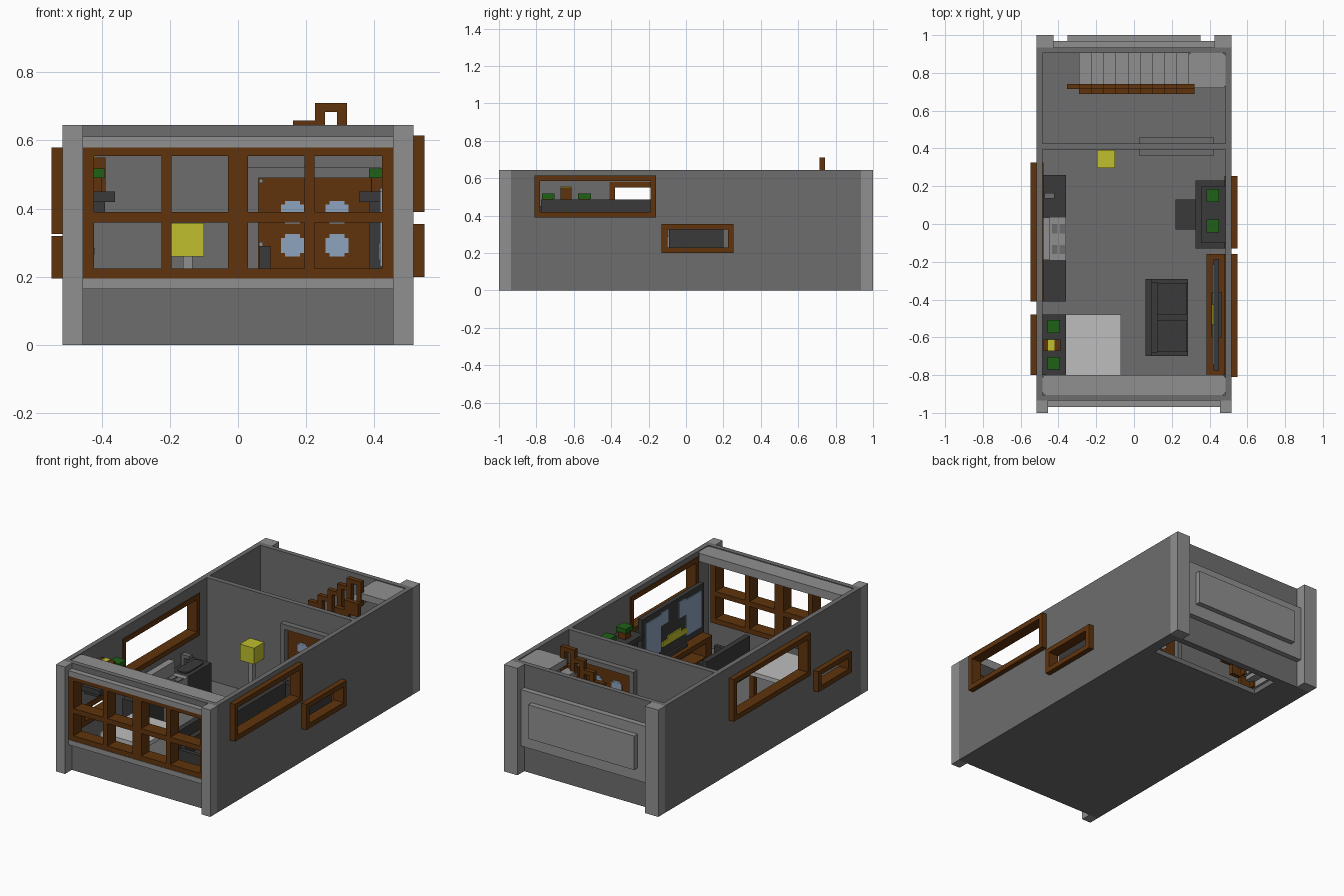
import bpy, bmesh, math

if "Cube" in bpy.data.objects:
    bpy.data.objects.remove(bpy.data.objects["Cube"], do_unlink=True)


def material(name, rgb):
    m = bpy.data.materials.new(name)
    m.use_nodes = True
    m.diffuse_color = (*rgb, 1)
    m.node_tree.nodes["Principled BSDF"].inputs["Base Color"].default_value = (*rgb, 1)
    return m


WALL = material("wall grey", (0.155, 0.155, 0.155))
TRIM = material("trim grey", (0.28, 0.28, 0.28))
DARK = material("charcoal", (0.042, 0.042, 0.042))
PALE = material("pale grey", (0.51, 0.51, 0.51))
WOOD = material("brown wood", (0.115, 0.034, 0.004))
GREEN = material("leaf green", (0.014, 0.12, 0.008))
YELLOW = material("yellow", (0.52, 0.52, 0.028))
BLUE = material("pale blue", (0.27, 0.37, 0.52))


def boxes(name, mat, *bounds, round_z=0):
    """One object from boxes given as (x0, x1, y0, y1, z0, z1)."""
    bm = bmesh.new()
    for x0, x1, y0, y1, z0, z1 in bounds:
        for v in bmesh.ops.create_cube(bm, size=1)["verts"]:
            v.co = (x0 if v.co.x < 0 else x1, y0 if v.co.y < 0 else y1, z0 if v.co.z < 0 else z1)
    if round_z:
        upright = [e for e in bm.edges if abs(e.verts[0].co.z - e.verts[1].co.z) > 1e-4]
        bmesh.ops.bevel(bm, geom=upright, offset=round_z, segments=4, profile=0.5, affect='EDGES')
    mesh = bpy.data.meshes.new(name)
    bm.to_mesh(mesh)
    bm.free()
    mesh.materials.append(mat)
    obj = bpy.data.objects.new(name, mesh)
    bpy.context.collection.objects.link(obj)
    return obj


H, F = 0.645, 0.03      # wall top, floor top
BAR = 0.03              # window bar width


def side_wall(name, side, windows):
    """Long wall split around its windows, each with a wooden frame."""
    xa, xb = sorted((side * 0.485, side * 0.515))
    fa, fb = sorted((side * 0.48, side * 0.547))
    parts, y = [], -0.935
    for i, (y0, y1, z0, z1) in enumerate(windows):
        parts += [(xa, xb, y, y0, 0, H), (xa, xb, y0, y1, 0, z0), (xa, xb, y0, y1, z1, H)]
        y = y1
        boxes(f"{name}_window_frame_{i + 1}", WOOD,
              (fa, fb, y0, y1, z0, z0 + BAR), (fa, fb, y0, y1, z1 - BAR, z1),
              (fa, fb, y0, y0 + BAR, z0 + BAR, z1 - BAR), (fa, fb, y1 - BAR, y1, z0 + BAR, z1 - BAR))
    parts.append((xa, xb, y, 0.935, 0, H))
    boxes(name, WALL, *parts)


# Shell
side_wall("left_wall", 1, [(-0.81, -0.16, 0.39, 0.615), (-0.13, 0.255, 0.2, 0.355)])
side_wall("right_wall", -1, [(-0.8, -0.48, 0.195, 0.32), (-0.41, 0.325, 0.325, 0.58)])
boxes("floor", WALL, (-0.485, 0.485, -0.905, 0.72, 0, F), (-0.485, -0.29, 0.72, 0.905, 0, F),
      (0.45, 0.485, 0.72, 0.905, 0, F), (-0.29, 0.45, 0.895, 0.905, 0, F))
boxes("front_wall", WALL, (-0.485, 0.485, -0.935, -0.905, 0, 0.195),
      (-0.485, 0.485, -0.935, -0.905, 0.58, H),
      (-0.485, -0.455, -0.935, -0.905, 0.195, 0.58), (0.455, 0.485, -0.935, -0.905, 0.195, 0.58))
boxes("back_wall", WALL, (-0.485, 0.485, 0.905, 0.935, 0, H))
boxes("corner_pillars", TRIM, *[b for s in (-1, 1) for b in (
    (*sorted((s * 0.455, s * 0.515)), -1, -0.935, 0, H),
    (*sorted((s * 0.425, s * 0.515)), 0.935, 1, 0, H))])
boxes("front_sill_and_lintel", TRIM, (-0.455, 0.455, -0.968, -0.935, 0.165, 0.195),
      (-0.455, 0.455, -0.968, -0.935, 0.58, 0.612))
boxes("front_ledge", TRIM, (-0.485, 0.485, -0.905, -0.8, 0.59, 0.64), round_z=0.02)
boxes("back_panel", TRIM, (-0.425, 0.425, 0.935, 0.968, 0.165, 0.505))
boxes("back_raised_panel", TRIM, (-0.353, 0.353, 0.968, 1, 0.24, 0.445))

# Front window grid
grid = [(-0.455, 0.455, -0.965, -0.885, z, z + h) for z, h in ((0.195, 0.03), (0.36, 0.03), (0.555, 0.025))]
for xa, xb in ((-0.455, -0.422), (-0.225, -0.195), (-0.03, 0.03), (0.195, 0.225), (0.422, 0.455)):
    grid += [(xa, xb, -0.965, -0.885, 0.225, 0.36), (xa, xb, -0.965, -0.885, 0.39, 0.555)]
boxes("front_window_grid", WOOD, *grid)

# Partition with a glazed door
boxes("partition", WALL, (-0.485, 0.06, 0.395, 0.425, F, H), (0.39, 0.485, 0.395, 0.425, F, H),
      (0.06, 0.39, 0.395, 0.425, 0.49, H))
boxes("door_frame", WALL, (0.03, 0.06, 0.36, 0.46, F, 0.52), (0.39, 0.42, 0.36, 0.46, F, 0.52),
      (0.06, 0.39, 0.36, 0.46, 0.49, 0.52))
boxes("door", WOOD, (0.06, 0.39, 0.39, 0.43, F, 0.49))
panes = []
for x in (0.16, 0.29):
    for z in (0.292, 0.39):
        panes += [(x - 0.034, x + 0.034, 0.386, 0.434, z - 0.022, z + 0.022),
                  (x - 0.022, x + 0.022, 0.387, 0.433, z - 0.033, z + 0.033)]
boxes("door_panes", BLUE, *panes)
boxes("door_hinges", TRIM, *[(0.062, 0.074, 0.385, 0.39, z, z + 0.012) for z in (0.29, 0.475)])

# Stairs rising to a landing, with a stepped railing
N, X0, RUN = 9, -0.29, 0.58 / 9
RISE = (0.64 - F) / (N + 1)
treads, stringer, rail = [], [], []
for i in range(N):
    x, z = X0 + i * RUN, F + (i + 1) * RISE
    treads += [(x, x + RUN, 0.72, 0.905, z - 0.025, z), (x, x + 0.015, 0.72, 0.905, z - RISE, z - 0.025)]
    stringer.append((x, x + RUN + 0.03, 0.687, 0.714, max(F, z - 0.07), z + 0.01))
for i in range(-1, N):
    x, top = X0 + i * RUN, 0.71 - (N - 1 - i) * 0.051
    base = F + max(i, 0) * RISE
    rail += [(x, x + RUN + 0.03, 0.714, 0.742, top - 0.026, top),
             (x, x + 0.03, 0.714, 0.742, base, top - 0.026)]
rail.append((0.29, 0.32, 0.714, 0.742, 0.56, 0.684))
boxes("stairs", TRIM, *treads)
boxes("stair_landing", TRIM, (0.285, 0.485, 0.72, 0.905, 0.6, 0.64), round_z=0.018)
boxes("stair_stringer", WOOD, *stringer)
boxes("stair_railing", WOOD, *rail)

# Kitchen run
boxes("kitchen_cupboard", DARK, (-0.485, -0.36, -0.41, -0.19, F, 0.222))
boxes("sink_counter", DARK, (-0.485, -0.36, 0.035, 0.26, F, 0.215))
boxes("sink_basin", DARK, (-0.46, -0.385, 0.06, 0.24, 0.215, 0.222), round_z=0.03)
boxes("faucet", WALL, (-0.475, -0.455, 0.135, 0.165, 0.215, 0.285), (-0.455, -0.42, 0.135, 0.165, 0.265, 0.285))
boxes("stove", TRIM, (-0.485, -0.36, -0.19, 0.035, F, 0.215), (-0.485, -0.445, -0.19, 0.035, 0.215, 0.29))
boxes("stove_burners", WALL, *[(x, x + 0.03, y, y + 0.05, 0.215, 0.22)
                               for x in (-0.435, -0.395) for y in (-0.16, -0.05)])


def plant(name, x, y, z):
    boxes(name + "_pot", WOOD, (x - 0.025, x + 0.025, y - 0.027, y + 0.027, z, z + 0.04))
    boxes(name + "_leaves", GREEN, (x - 0.033, x + 0.033, y - 0.034, y + 0.034, z + 0.04, z + 0.068))


# Wall shelf with plants and a clock, above a table
boxes("wall_shelf", DARK, (-0.485, -0.36, -0.8, -0.48, 0.42, 0.45), (-0.485, -0.39, -0.77, -0.51, 0.39, 0.42))
plant("shelf_plant_front", -0.425, -0.737, 0.45)
plant("shelf_plant_back", -0.425, -0.543, 0.45)
boxes("mantel_clock", WOOD, (-0.48, -0.388, -0.672, -0.612, 0.45, 0.55))
boxes("clock_plate", YELLOW, (-0.455, -0.42, -0.672, -0.612, 0.55, 0.555))
boxes("table_top", PALE, (-0.36, -0.07, -0.8, -0.48, 0.175, 0.2))
boxes("table_legs", WOOD, *[(x, x + 0.03, y, y + 0.03, F, 0.175) for x in (-0.35, -0.11) for y in (-0.79, -0.52)])

# Fireplace with hearth and mantel plants
boxes("fireplace", DARK, (0.325, 0.485, -0.13, 0.23, F, 0.19), (0.385, 0.485, -0.09, 0.2, 0.19, 0.42),
      (0.355, 0.485, -0.1, 0.2, 0.42, 0.45), (0.22, 0.325, -0.03, 0.13, F, 0.07))
plant("mantel_plant_front", 0.417, -0.01, 0.45)
plant("mantel_plant_back", 0.417, 0.15, 0.45)

# Screen on a wooden cabinet
boxes("screen_cabinet", WOOD, (0.385, 0.48, -0.8, -0.16, 0.14, 0.17), (0.385, 0.48, -0.8, -0.16, F, 0.06),
      (0.385, 0.48, -0.8, -0.74, 0.06, 0.14), (0.385, 0.48, -0.22, -0.16, 0.06, 0.14))
boxes("screen", DARK, (0.422, 0.45, -0.775, -0.185, 0.19, 0.485), (0.41, 0.465, -0.6, -0.36, 0.17, 0.19))
boxes("screen_image", BLUE, *[(0.416, 0.422, *b) for b in (
    (-0.745, -0.6, 0.23, 0.45), (-0.36, -0.215, 0.23, 0.45),
    (-0.6, -0.53, 0.36, 0.46), (-0.43, -0.36, 0.38, 0.46))])
boxes("screen_shape", YELLOW, (0.414, 0.422, -0.6, -0.37, 0.25, 0.28), (0.414, 0.422, -0.55, -0.42, 0.28, 0.3))

# Sofa facing the screen
boxes("sofa", DARK, (0.062, 0.285, -0.7, -0.29, 0.05, 0.12), (0.062, 0.095, -0.7, -0.29, 0.12, 0.29),
      (0.095, 0.125, -0.68, -0.31, 0.12, 0.225),
      (0.095, 0.285, -0.7, -0.675, 0.12, 0.18), (0.095, 0.285, -0.315, -0.29, 0.12, 0.18),
      (0.125, 0.28, -0.675, -0.51, 0.12, 0.14), (0.125, 0.28, -0.48, -0.315, 0.12, 0.14))

# Floor lamp
boxes("lamp_pole", TRIM, (-0.162, -0.134, 0.33, 0.36, F, 0.26), (-0.185, -0.11, 0.31, 0.385, F, 0.045))
boxes("lamp_shade", YELLOW, (-0.196, -0.1, 0.297, 0.392, 0.26, 0.358))
